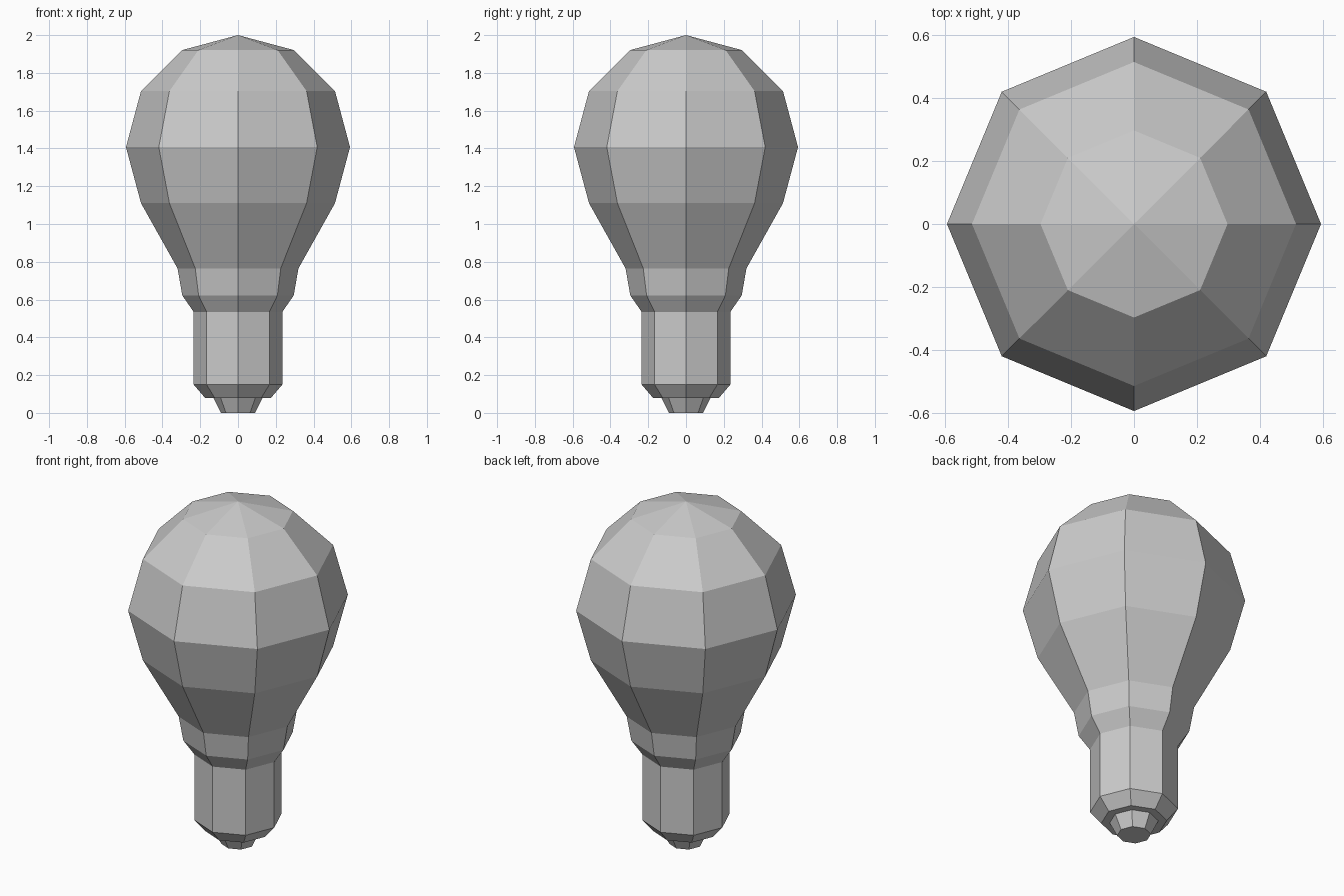
import bpy, bmesh
from math import cos, sin, pi

if "Cube" in bpy.data.objects:
    bpy.data.objects.remove(bpy.data.objects["Cube"])

SIDES = 8


def lathe(name, profile):
    """Revolve (radius, z) points, listed bottom to top, into a faceted shell.
    A zero radius closes the shell with a single pole vertex."""
    bm = bmesh.new()
    rings = []
    for r, z in profile:
        if r == 0:
            rings.append([bm.verts.new((0, 0, z))] * SIDES)
        else:
            rings.append([bm.verts.new((r * cos(2 * pi * i / SIDES),
                                        r * sin(2 * pi * i / SIDES), z))
                          for i in range(SIDES)])
    for low, high in zip(rings, rings[1:]):
        for i in range(SIDES):
            j = (i + 1) % SIDES
            corners = [low[i], low[j], high[j], high[i]]
            bm.faces.new(list(dict.fromkeys(corners)))
    mesh = bpy.data.meshes.new(name)
    bm.to_mesh(mesh)
    bm.free()
    obj = bpy.data.objects.new(name, mesh)
    bpy.context.collection.objects.link(obj)
    return obj


# Glass envelope: round top tapering into the neck
R, CENTRE = 0.593, 1.407
dome = [(R * cos(a * pi / 6), CENTRE + R * sin(a * pi / 6)) for a in (-1, 0, 1, 2)]
lathe("glass_bulb", [(0.32, 0.765)] + dome + [(0, 2.0)])

# Collar between the glass and the base
lathe("neck_collar", [(0.235, 0.535), (0.295, 0.622), (0.32, 0.765)])

# Socket base with chamfered, recessed underside
lathe("socket_base", [(0.13, 0.08), (0.175, 0.08), (0.235, 0.15), (0.235, 0.535)])

# Tapered contact at the bottom
lathe("contact_tip", [(0, 0), (0.09, 0), (0.13, 0.08)])
